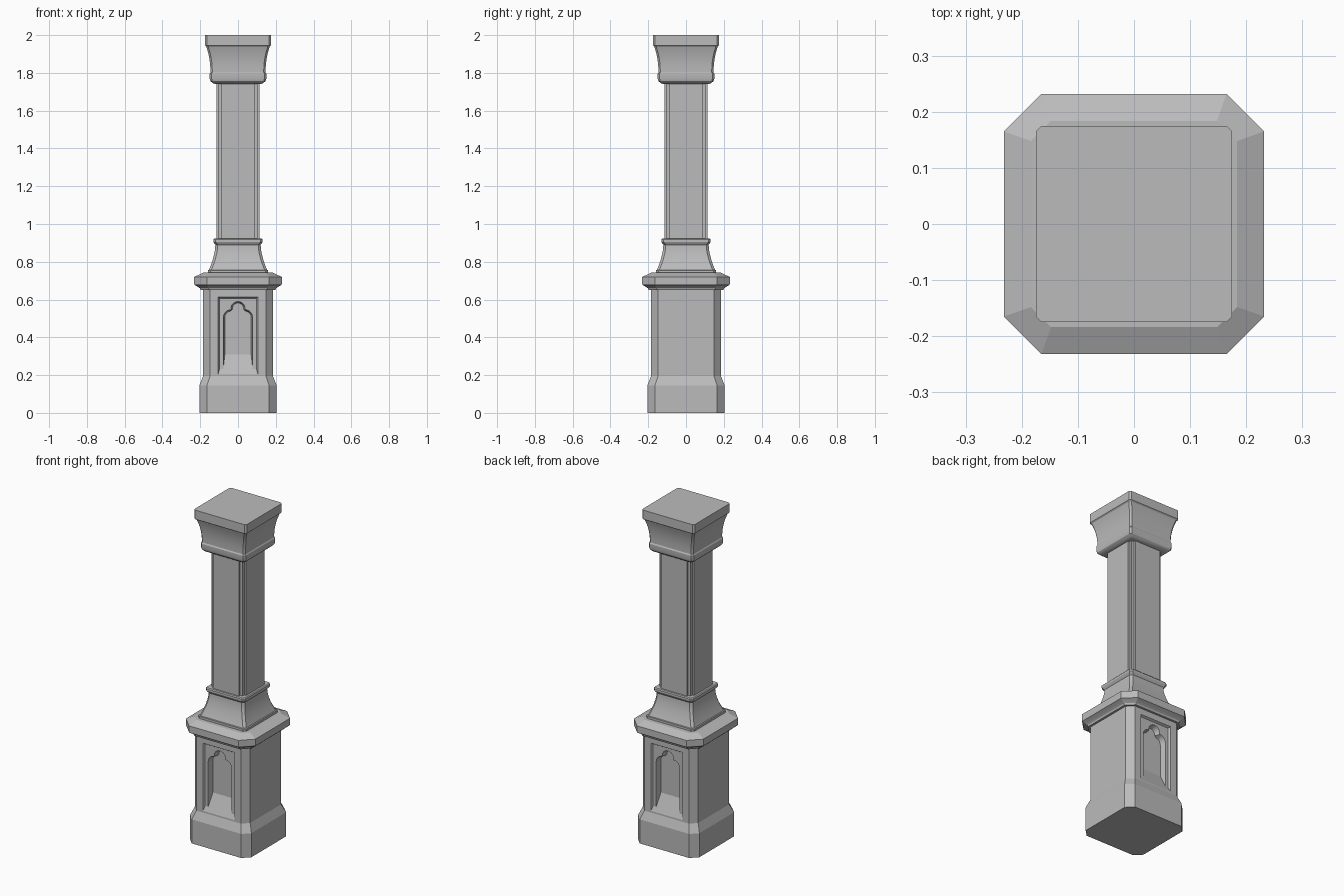
import bpy, bmesh
from math import sin, cos, radians

if "Cube" in bpy.data.objects:
    bpy.data.objects.remove(bpy.data.objects["Cube"])

stone = bpy.data.materials.new("grey_stone")
stone.use_nodes = True
GREY = (0.5, 0.5, 0.5, 1)
stone.diffuse_color = GREY
stone.node_tree.nodes["Principled BSDF"].inputs["Base Color"].default_value = GREY


def chamfered(half, cut):
    """Square outline with cut corners."""
    a, b = half, half - cut
    return [(b, -a), (a, -b), (a, b), (b, a), (-b, a), (-a, b), (-a, -b), (-b, -a)]


def rebated(half, step, inner):
    """Square outline with a stepped notch at each corner."""
    quarter = [(half, inner), (step, inner), (step, step), (inner, step), (inner, half)]
    pts = []
    for _ in range(4):
        pts += quarter
        quarter = [(-y, x) for x, y in quarter]
    return pts


def loft(name, rings, smooth=False):
    """Skin a stack of matching closed rings and cap both ends."""
    bm = bmesh.new()
    loops = [[bm.verts.new(p) for p in ring] for ring in rings]
    n = len(loops[0])
    for low, high in zip(loops, loops[1:]):
        for i in range(n):
            j = (i + 1) % n
            bm.faces.new((low[i], low[j], high[j], high[i]))
    bm.faces.new(loops[0])
    bm.faces.new(loops[-1])
    bmesh.ops.recalc_face_normals(bm, faces=bm.faces)
    mesh = bpy.data.meshes.new(name)
    bm.to_mesh(mesh)
    bm.free()
    mesh.materials.append(stone)
    obj = bpy.data.objects.new(name, mesh)
    bpy.context.collection.objects.link(obj)
    if smooth:
        bpy.ops.object.select_all(action='DESELECT')
        obj.select_set(True)
        bpy.context.view_layer.objects.active = obj
        bpy.ops.object.shade_smooth_by_angle(angle=radians(25))
    return obj


def stack(name, profile, smooth=False):
    """Loft chamfered squares from (height, half width, corner cut)."""
    return loft(name, [[(x, y, z) for x, y in chamfered(h, c)] for z, h, c in profile], smooth)


# Pedestal with a wider splayed foot
FACE = 0.185
pedestal = stack("pedestal", [(0, 0.205, 0.04), (0.145, 0.205, 0.04),
                              (0.195, FACE, 0.037), (0.66, FACE, 0.037)])

# Cornice slab on the pedestal
stack("cornice", [(0.65, 0.198, 0.045), (0.66, 0.202, 0.047), (0.667, 0.212, 0.053),
                  (0.677, 0.23, 0.066), (0.682, 0.232, 0.067), (0.72, 0.232, 0.067),
                  (0.742, 0.184, 0.036)])

# Concave flare between cornice and shaft
flare = [(0.74, 0.16, 0.014), (0.755, 0.16, 0.014)]
for i in range(9):
    t = i / 8
    flare.append((0.757 + 0.133 * t, 0.154 - 0.034 * (1 - (1 - t) ** 1.7), 0.013))
flare += [(0.9, 0.128, 0.013), (0.906, 0.131, 0.013), (0.917, 0.131, 0.013), (0.922, 0.126, 0.013)]
stack("shaft_base", flare, True)

# Shaft with stepped corners
section = rebated(0.115, 0.103, 0.087)
loft("shaft", [[(x, y, z) for x, y in section] for z in (0.91, 1.75)])

# Capital: rounded lower band, concave bell and square top slab
capital = [(1.742, 0.122, 0.01), (1.746, 0.134, 0.01), (1.757, 0.146, 0.01),
           (1.77, 0.15, 0.01), (1.795, 0.15, 0.01), (1.802, 0.146, 0.01)]
for i in range(1, 9):
    t = i / 8
    capital.append((1.802 + 0.138 * t, 0.146 + 0.022 * t ** 2.2, 0.01))
capital += [(1.946, 0.175, 0.01), (2.0, 0.175, 0.01)]
stack("capital", capital, True)


# Niche outlines: top edge from right to left, the sloped sill closes them
def frame_top(inset):
    w = 0.105 - inset
    return [(w, 0.613 - inset), (-w, 0.613 - inset)], w


def arch_top(inset):
    w = 0.078 - inset
    right = []
    for a in (0, 20, 40, 60, 80):
        r = 0.042 - inset
        right.append((0.036 + r * cos(radians(a)), 0.505 + r * sin(radians(a))))
    for a in range(-10, 90, 20):
        r = 0.038 - inset
        right.append((r * cos(radians(a)), 0.552 + r * sin(radians(a))))
    top = [(0, 0.59 - inset)]
    return right + top + [(-x, z) for x, z in reversed(right)], w


def cut_niche(name, outline, start, depth, splay, side):
    rings = []
    for d in (start - 0.01, depth):
        top, w = outline(splay * (d - start))
        sill = 0.205 + 2.3 * d
        pts = [(w, sill)] + top + [(-w, sill)]
        rings.append([(x, side * (FACE - d), z) for x, z in pts])
    cutter = loft(name, rings)
    cutter.hide_render = True
    cutter.hide_viewport = True
    mod = pedestal.modifiers.new(name, 'BOOLEAN')
    mod.operation = 'DIFFERENCE'
    mod.solver = 'EXACT'
    mod.object = cutter
    return cutter


# Sunken frame and trefoil panel on front and back
cutters = []
for label, side in (("front", -1), ("back", 1)):
    cutters.append(cut_niche(label + "_frame_cutter", frame_top, 0, 0.012, 0.6, side))
    cutters.append(cut_niche(label + "_arch_cutter", arch_top, 0.012, 0.045, 0.25, side))

# Bake the cuts and drop the cutters
bpy.context.view_layer.update()
graph = bpy.context.evaluated_depsgraph_get()
carved = bpy.data.meshes.new_from_object(pedestal.evaluated_get(graph))
pedestal.modifiers.clear()
pedestal.data = carved
for c in cutters:
    bpy.data.objects.remove(c)
